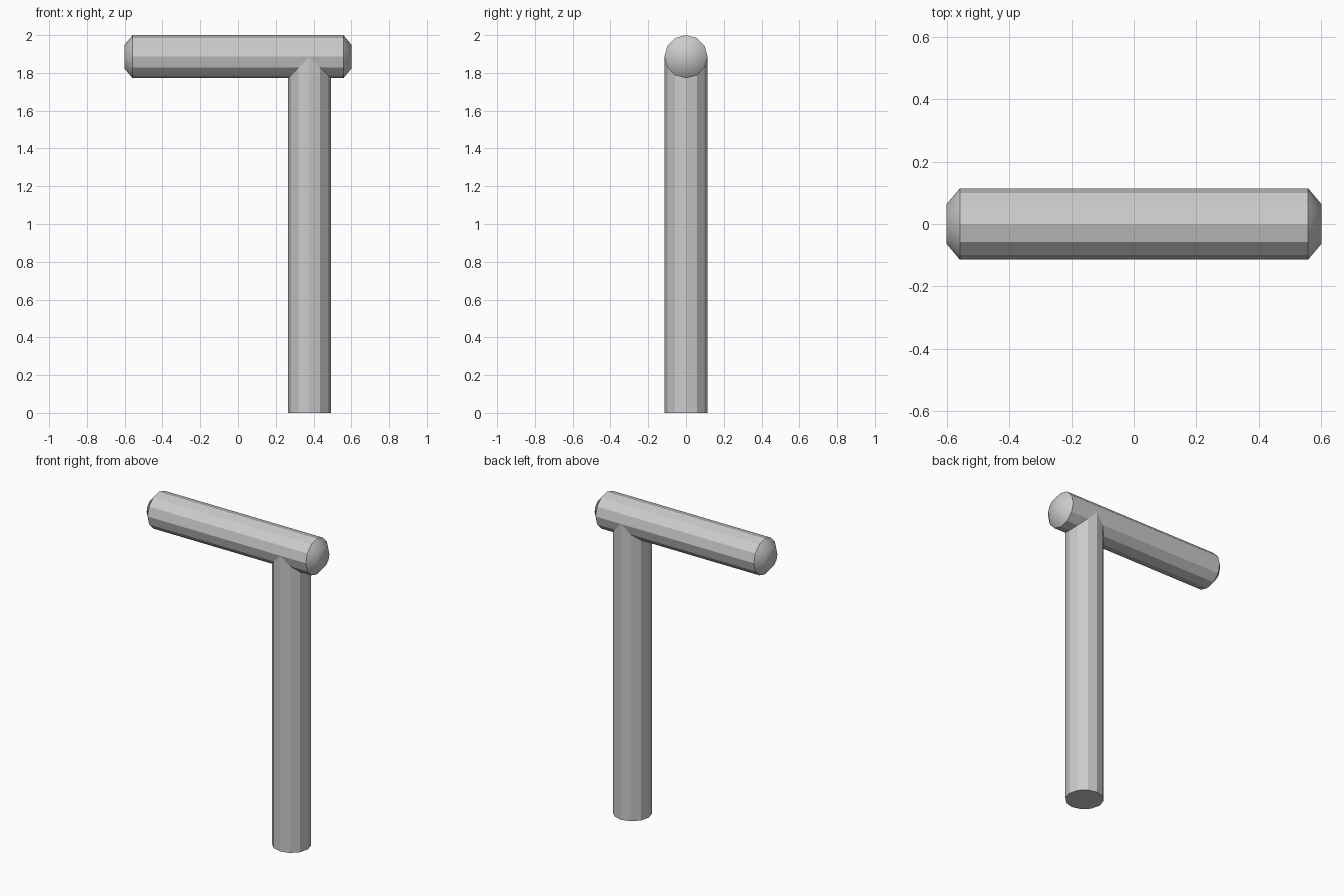
import bpy, bmesh
from math import cos, sin, pi

if "Cube" in bpy.data.objects:
    bpy.data.objects.remove(bpy.data.objects["Cube"])

SIDES = 12
R = 0.114            # tube radius
AXIS_Z = 2.0 - R     # height of the crossbar axis
POST_X = 0.378


def circle(radius):
    return [(radius * cos(2 * pi * i / SIDES), radius * sin(2 * pi * i / SIDES))
            for i in range(SIDES)]


def loft(name, rings, cap_start, cap_end, smooth_spans=()):
    """Bridge a list of rings; spans in smooth_spans (and their caps) are smooth."""
    bm = bmesh.new()
    loops = [[bm.verts.new(p) for p in ring] for ring in rings]
    for s, (a, b) in enumerate(zip(loops, loops[1:])):
        for i in range(SIDES):
            j = (i + 1) % SIDES
            bm.faces.new((a[i], a[j], b[j], b[i])).smooth = s in smooth_spans
    for use, loop in ((cap_start, loops[0]), (cap_end, loops[-1])):
        if use:
            bm.faces.new(loop).smooth = bool(smooth_spans)
    bmesh.ops.recalc_face_normals(bm, faces=bm.faces)
    mesh = bpy.data.meshes.new(name)
    bm.to_mesh(mesh)
    bm.free()
    obj = bpy.data.objects.new(name, mesh)
    bpy.context.collection.objects.link(obj)
    return obj


# Crossbar: faceted tube with smooth-shaded rounded ends
stations = [(-0.6, 0.064), (-0.558, R), (0.558, R), (0.6, 0.064)]
bar_rings = [[(x, y, AXIS_Z + z) for y, z in circle(r)] for x, r in stations]
loft("crossbar", bar_rings, True, True, smooth_spans=(0, 2))

# Post: its top is coped so it meets the underside of the crossbar exactly
foot = [(POST_X + x, y, 0.0) for x, y in circle(R)]
top = [(POST_X + x, y, AXIS_Z - abs(x)) for x, y in circle(R)]
post = loft("post", [foot, top], True, False)
# The coped end is open, so make sure the faces point outwards
bm = bmesh.new()
bm.from_mesh(post.data)
bm.faces.ensure_lookup_table()
f = bm.faces[0]
c = f.calc_center_median()
if f.normal.x * (c.x - POST_X) + f.normal.y * c.y < 0:
    bmesh.ops.reverse_faces(bm, faces=bm.faces)
bm.to_mesh(post.data)
bm.free()
